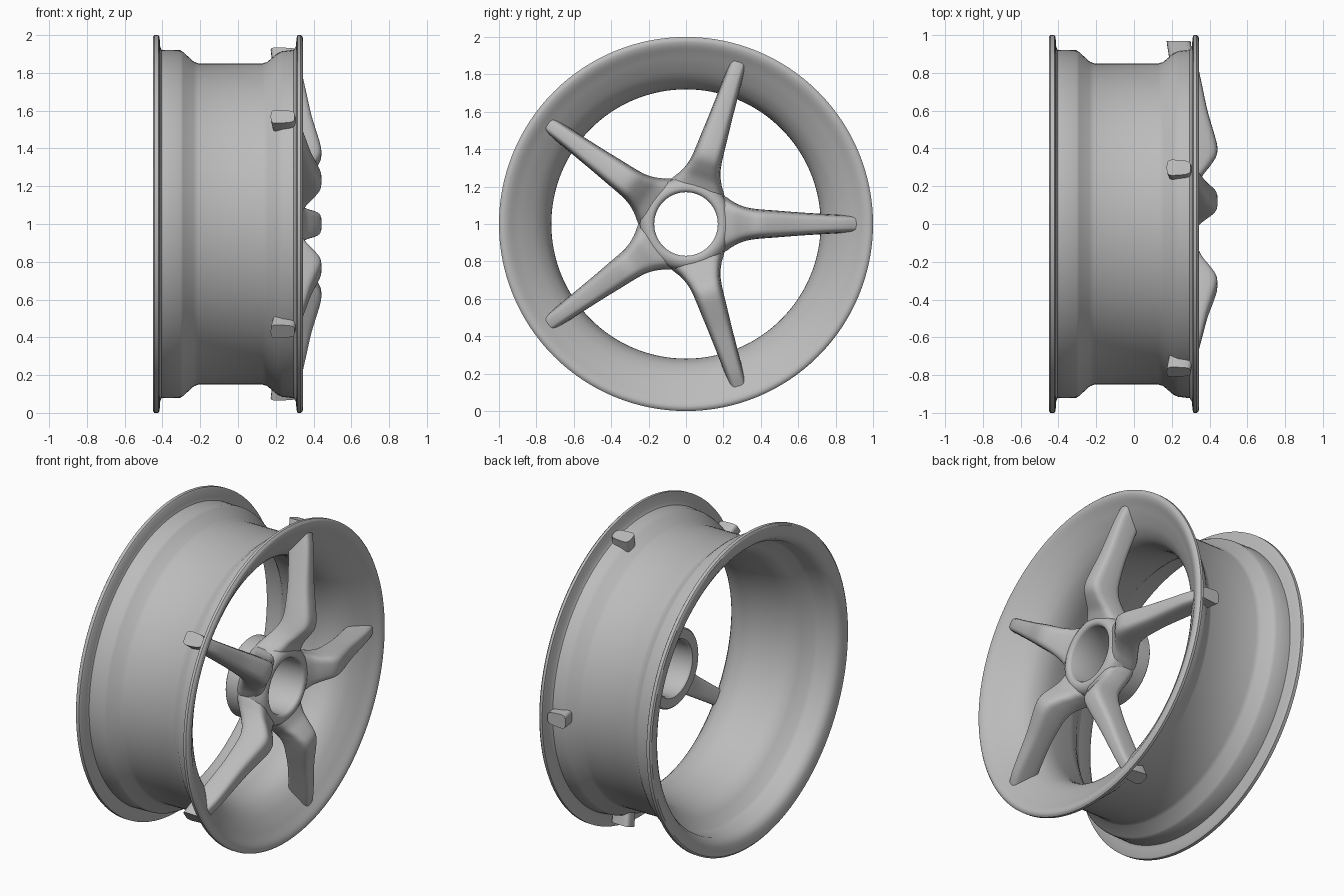
import bpy, bmesh, math
from mathutils import Vector

if "Cube" in bpy.data.objects:
    bpy.data.objects.remove(bpy.data.objects["Cube"])

metal = bpy.data.materials.new("satin_grey_metal")
metal.diffuse_color = (0.5, 0.5, 0.5, 1)
metal.use_nodes = True
metal.node_tree.nodes["Principled BSDF"].inputs["Base Color"].default_value = metal.diffuse_color
CZ = 1.0  # axle height


def finish(bm, name, angle):
    bmesh.ops.recalc_face_normals(bm, faces=bm.faces)
    me = bpy.data.meshes.new(name)
    bm.to_mesh(me)
    bm.free()
    ob = bpy.data.objects.new(name, me)
    bpy.context.collection.objects.link(ob)
    me.materials.append(metal)
    bpy.ops.object.select_all(action='DESELECT')
    ob.select_set(True)
    bpy.context.view_layer.objects.active = ob
    bpy.ops.object.shade_smooth_by_angle(angle=math.radians(angle))
    return ob


def loft(bm, rings, closed):
    """Skin closed rings of vertices; closed joins last ring to first."""
    n = len(rings[0])
    for i in range(len(rings) if closed else len(rings) - 1):
        a, b = rings[i], rings[(i + 1) % len(rings)]
        for j in range(n):
            k = (j + 1) % n
            bm.faces.new((a[j], a[k], b[k], b[j]))


def lathe(name, profile, seg, angle):
    """Revolve a closed (x, radius) profile round the axle."""
    bm = bmesh.new()
    rings = []
    for x, r in profile:
        rings.append([bm.verts.new((x, r * math.cos(2 * math.pi * i / seg),
                                    CZ + r * math.sin(2 * math.pi * i / seg)))
                      for i in range(seg)])
    loft(bm, rings, True)
    return finish(bm, name, angle)


def smooth(pts, steps):
    """Catmull-Rom through tuples of any size."""
    out = []
    for i in range(len(pts) - 1):
        p = [Vector(pts[max(0, min(len(pts) - 1, i + d))]) for d in (-1, 0, 1, 2)]
        for s in range(steps):
            t = s / steps
            out.append(0.5 * (2 * p[1] + (p[2] - p[0]) * t
                              + (2 * p[0] - 5 * p[1] + 4 * p[2] - p[3]) * t * t
                              + (3 * p[1] - p[0] - 3 * p[2] + p[3]) * t ** 3))
    return out + [Vector(pts[-1])]


# Rim: outer barrel, then trumpet-shaped front face and inner barrel
outer = [(-.45, .975), (-.45, .99), (-.443, 1), (-.422, 1), (-.415, .99), (-.412, .94),
         (-.405, .922), (-.305, .92), (-.29, .91), (-.235, .86), (-.21, .85),
         (.13, .85), (.155, .858), (.21, .905), (.235, .915), (.295, .922),
         (.306, .94), (.31, .985), (.315, 1), (.332, 1)]
face = smooth([(.342, .99), (.345, .975), (.337, .95), (.312, .91), (.275, .85),
               (.225, .785), (.16, .738), (.07, .72), (-.05, .737), (-.18, .77)], 4)
inner = [(-.22, .79), (-.245, .81), (-.30, .865), (-.32, .875), (-.40, .885), (-.43, .905),
         (-.445, .93)]
lathe("rim", outer + [tuple(p) for p in face] + inner, 128, 35)

# Hub sleeve with rounded front
lathe("hub", [(.085, .175), (.08, .18), (.08, .238), (.087, .246), (.28, .248), (.31, .243),
              (.33, .23), (.342, .21), (.345, .19), (.34, .177), (.328, .17), (.10, .17)], 64, 40)

# Spokes: stations of (distance out, front x, back x, half width)
stations = smooth([(.195, .335, .15, .15), (.22, .345, .16, .135), (.26, .366, .185, .11),
                   (.31, .405, .22, .089), (.36, .436, .25, .079), (.41, .441, .263, .074),
                   (.48, .424, .262, .069), (.60, .389, .248, .060), (.75, .357, .215, .051),
                   (.85, .334, .192, .046), (.93, .306, .178, .043), (.968, .30, .173, .042)], 4)
N = 28


def spoke(index):
    ang = index * 2 * math.pi / 5
    along = Vector((0, math.cos(ang), math.sin(ang)))
    across = Vector((0, -math.sin(ang), math.cos(ang)))
    bm = bmesh.new()
    rings = []
    for u, xf, xb, hw in stations:
        ring = []
        for i in range(N):
            a = 2 * math.pi * i / N
            c, s = math.cos(a), math.sin(a)
            # rounded-box section, narrower toward the front
            sx = math.copysign(abs(c) ** 0.5, c)
            sy = math.copysign(abs(s) ** 0.5, s)
            x = (xf + xb) / 2 + sx * (xf - xb) / 2
            w = hw * (1 - 0.12 * sx) * sy
            ring.append(bm.verts.new(Vector((x, 0, CZ)) + along * u + across * w))
        rings.append(ring)
    loft(bm, rings, False)
    bm.faces.new(rings[0])
    bm.faces.new(rings[-1])
    finish(bm, f"spoke_{index + 1}", 40)


for i in range(5):
    spoke(i)
